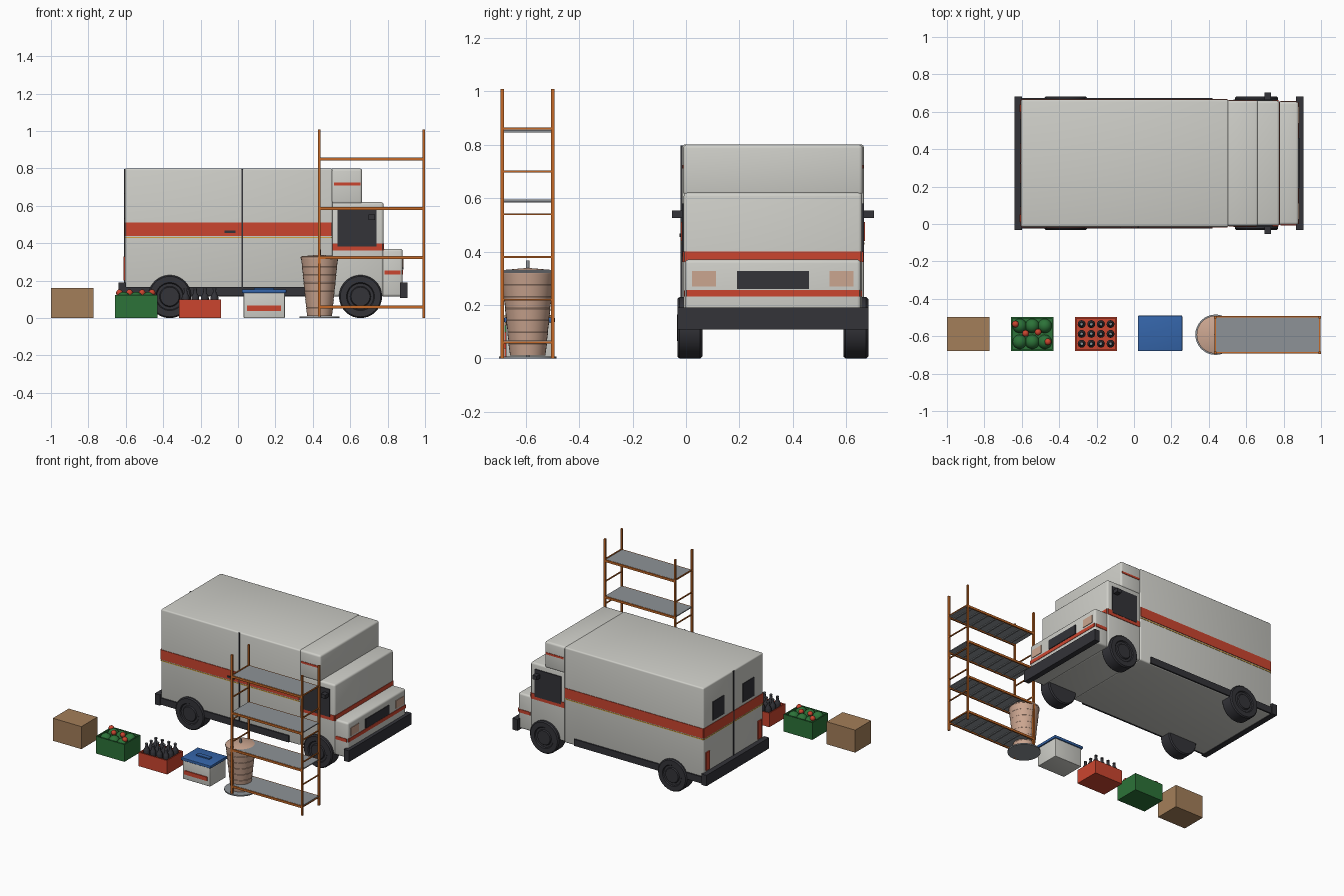
import bpy, bmesh, math
from mathutils import Matrix

if "Cube" in bpy.data.objects:
    bpy.data.objects.remove(bpy.data.objects["Cube"])


def material(name, r, g, b):
    m = bpy.data.materials.new(name)
    m.diffuse_color = (r, g, b, 1)
    m.use_nodes = True
    m.node_tree.nodes["Principled BSDF"].inputs["Base Color"].default_value = m.diffuse_color
    return m


WHITE = material("off_white", 0.62, 0.62, 0.58)
RED = material("red", 0.60, 0.06, 0.028)
DARK = material("charcoal", 0.033, 0.033, 0.04)
GREEN = material("green", 0.025, 0.17, 0.04)
BLUE = material("blue", 0.035, 0.13, 0.40)
CARD = material("cardboard", 0.37, 0.21, 0.10)
CLAY = material("clay", 0.60, 0.38, 0.28)
ORANGE = material("orange", 0.55, 0.14, 0.02)
STEEL = material("steel_grey", 0.27, 0.29, 0.31)
GOLD = material("gold", 0.65, 0.36, 0.05)


def finish(name, bm, mat, smooth=False):
    bmesh.ops.recalc_face_normals(bm, faces=bm.faces)
    me = bpy.data.meshes.new(name)
    bm.to_mesh(me)
    bm.free()
    me.materials.append(mat)
    ob = bpy.data.objects.new(name, me)
    bpy.context.collection.objects.link(ob)
    if smooth:
        bpy.ops.object.select_all(action='DESELECT')
        ob.select_set(True)
        bpy.context.view_layer.objects.active = ob
        bpy.ops.object.shade_smooth_by_angle(angle=math.radians(40))
    return ob


def box(name, x, y, z, mat, bevel=0):
    """Box from (min, max) pairs, with optional rounded edges."""
    bm = bmesh.new()
    bmesh.ops.create_cube(bm, size=1)
    for v in bm.verts:
        v.co = [r[0] if c < 0 else r[1] for c, r in zip(v.co, (x, y, z))]
    if bevel:
        bmesh.ops.bevel(bm, geom=bm.edges[:], offset=bevel, segments=3,
                        profile=0.5, affect='EDGES')
    return finish(name, bm, mat, bool(bevel))


def lathe(name, profile, mat, loc, axis='Z', n=32):
    """Revolve (radius, height) points about z, then turn onto the axis."""
    bm = bmesh.new()
    rings = [[bm.verts.new((r * math.cos(2 * math.pi * i / n),
                            r * math.sin(2 * math.pi * i / n), h)) for i in range(n)]
             for r, h in profile]
    for a, b in zip(rings, rings[1:]):
        for i in range(n):
            j = (i + 1) % n
            bm.faces.new((a[i], a[j], b[j], b[i]))
    bm.faces.new(rings[0])
    bm.faces.new(rings[-1])
    if axis != 'Z':
        bm.transform(Matrix.Rotation(math.radians(90 if axis == '-Y' else -90), 4, 'X'))
    ob = finish(name, bm, mat, True)
    ob.location = loc
    return ob


def ball(name, loc, r, mat):
    bm = bmesh.new()
    bmesh.ops.create_uvsphere(bm, u_segments=20, v_segments=12, radius=r)
    ob = finish(name, bm, mat, True)
    ob.location = loc


# ---------- Truck ----------
YC = 0.325                        # truck centre line


def span(half):
    return (YC - half, YC + half)


def side(s, half, out=0.004):
    """Thin y range lying on one side wall."""
    return tuple(sorted((YC + s * (half - 0.002), YC + s * (half + out))))


CARGO, CAB, NOSE = 0.34, 0.334, 0.329
box("cargo_box", (-0.605, 0.505), span(CARGO), (0.115, 0.80), WHITE, 0.010)
box("cab", (0.495, 0.778), span(CAB), (0.115, 0.62), WHITE, 0.014)
box("roof_cap", (0.495, 0.664), span(CAB + 0.002), (0.61, 0.80), WHITE, 0.014)
box("nose", (0.765, 0.88), span(NOSE), (0.115, 0.37), WHITE, 0.014)
box("front_bumper", (0.865, 0.905), span(0.357), (0.108, 0.19), DARK)
box("rear_bumper", (-0.64, -0.60), span(0.357), (0.112, 0.19), DARK)

for s, tag in ((-1, "right"), (1, "left")):
    # stripes, skirt, cab window and mirror
    box(tag + "_cargo_stripe", (-0.602, 0.50), side(s, CARGO), (0.44, 0.51), RED)
    box(tag + "_gold_line", (-0.602, 0.50), side(s, CARGO, 0.002), (0.427, 0.434), GOLD)
    box(tag + "_skirt", (-0.602, 0.42), side(s, CARGO, 0.009), (0.117, 0.165), DARK)
    box(tag + "_cab_stripe", (0.505, 0.772), side(s, CAB), (0.36, 0.40), RED)
    box(tag + "_cap_stripe", (0.512, 0.655), side(s, CAB + 0.002, 0.003), (0.71, 0.724), RED)
    box(tag + "_nose_stripe", (0.782, 0.87), side(s, NOSE), (0.232, 0.255), RED)
    box(tag + "_cab_window", (0.532, 0.74), side(s, CAB, 0.006), (0.382, 0.58), DARK)
    box(tag + "_mirror", (0.698, 0.732),
        tuple(sorted((YC + s * 0.33, YC + s * 0.378))), (0.525, 0.553), DARK)
    # wheels with a raised hub
    for wx, end in ((0.655, "front"), (-0.365, "rear")):
        lathe(f"{tag}_{end}_wheel",
              [(0.108, 0), (0.115, 0.008), (0.115, 0.085), (0.108, 0.093), (0.075, 0.093),
               (0.07, 0.086), (0.055, 0.086), (0.05, 0.094)],
              DARK, (wx, YC + s * 0.264, 0.115), '-Y' if s < 0 else 'Y', 40)
    # headlight, tail light, rear window
    ly = YC + s * 0.257
    box(tag + "_headlight", (0.876, 0.884), (ly - 0.045, ly + 0.045), (0.27, 0.327), CLAY)
    ty = YC + s * 0.295
    box(tag + "_tail_light", (-0.613, -0.604), (ty - 0.02, ty + 0.02), (0.20, 0.33), RED)
    ry = YC + s * 0.17
    box(tag + "_rear_window", (-0.609, -0.603), (ry - 0.065, ry + 0.065), (0.53, 0.665), DARK)

# right side sliding door seam and handle
box("side_door_seam", (0.018, 0.027), side(-1, CARGO, 0.006), (0.165, 0.797), DARK)
box("side_door_handle", (-0.072, -0.014), side(-1, CARGO, 0.009), (0.454, 0.467), DARK)
# rear doors
box("rear_door_seam", (-0.61, -0.603), (YC - 0.005, YC + 0.005), (0.19, 0.797), DARK)
box("rear_stripe", (-0.608, -0.603), span(CARGO - 0.003), (0.44, 0.51), RED)
box("rear_gold_line", (-0.607, -0.603), span(CARGO - 0.003), (0.427, 0.434), GOLD)
# front stripes and grille
box("cab_front_stripe", (0.774, 0.781), span(CAB - 0.004), (0.36, 0.40), RED)
box("nose_front_stripe", (0.876, 0.883), span(NOSE - 0.005), (0.232, 0.257), RED)
box("grille", (0.876, 0.885), span(0.135), (0.26, 0.327), DARK)

# ---------- Shelf rack ----------
PX, PY = (0.434, 0.993), (-0.688, -0.498)
for i, px in enumerate(PX):
    for j, py in enumerate(PY):
        box(f"rack_post_{i}{j}", (px - 0.0065, px + 0.0065), (py - 0.0065, py + 0.0065),
            (0, 1.007), ORANGE)
    for k in range(6):
        z = 0.06 + 0.16 * k
        box(f"rack_rung_{i}{k}", (px - 0.004, px + 0.004), PY, (z - 0.004, z + 0.003), ORANGE)
for k, z in enumerate((0.06, 0.323, 0.587, 0.85)):
    box(f"shelf_{k}", PX, (PY[0] + 0.003, PY[1] - 0.003), (z + 0.001, z + 0.008), STEEL)
    for j, py in enumerate(PY):
        box(f"shelf_beam_{k}{j}", PX, (py - 0.005, py + 0.005), (z - 0.008, z + 0.007), ORANGE)
    for i in range(8):
        x = 0.475 + 0.068 * i
        box(f"shelf_rib_{k}{i}", (x - 0.006, x + 0.006), PY, (z - 0.004, z + 0.002), STEEL)

# ---------- Stack of clay pots on a stand ----------
SX, SY = 0.436, -0.592
lathe("pot_stand_base", [(0.108, 0), (0.108, 0.008)], STEEL, (SX, SY, 0))
lathe("pot_stand_pole", [(0.007, 0), (0.007, 0.366)], STEEL, (SX, SY, 0), n=12)
steps = []
for i in range(7):
    r, z = 0.066 + 0.0045 * i, 0.012 + 0.044 * i
    steps += [(r, z), (r + 0.006, z + 0.042)]
lathe("pot_stack", steps + [(0.101, 0.318), (0.101, 0.327), (0.092, 0.331), (0.01, 0.338)],
      CLAY, (SX, SY, 0))

# ---------- Row of goods ----------
BY = (-0.678, -0.497)
box("cardboard_box", (-1.0, -0.773), BY, (0, 0.162), CARD)


def crate(name, x, h, floor, mat):
    """Open crate: solid base with four thin walls."""
    t = 0.008
    box(name + "_base", x, BY, (0, floor), mat)
    for k, xs in enumerate(((x[0], x[0] + t), (x[1] - t, x[1]))):
        box(f"{name}_end_{k}", xs, BY, (floor, h), mat)
    for k, ys in enumerate(((BY[0], BY[0] + t), (BY[1] - t, BY[1]))):
        box(f"{name}_side_{k}", x, ys, (floor, h), mat)


# produce crate
crate("produce_crate", (-0.658, -0.43), 0.124, 0.10, GREEN)
for i in range(3):
    for j in range(2):
        ball(f"cabbage_{i}{j}", (-0.611 + 0.067 * i, -0.63 + 0.085 * j, 0.102), 0.038, GREEN)
for i, (x, y) in enumerate(((-0.634, -0.535), (-0.58, -0.585), (-0.513, -0.578), (-0.46, -0.63))):
    ball(f"tomato_{i}", (x, y, 0.135), 0.018, RED)

# bottle crate
crate("bottle_crate", (-0.316, -0.09), 0.10, 0.07, RED)
for i in range(4):
    for j in range(3):
        p = (-0.28 + 0.0515 * i, -0.64 + 0.0525 * j, 0.06)
        lathe(f"bottle_{i}{j}", [(0.021, 0), (0.021, 0.05), (0.018, 0.06), (0.010, 0.073),
                                 (0.008, 0.092), (0.0105, 0.093), (0.0105, 0.099)], DARK, p, n=16)
        lathe(f"bottle_cap_{i}{j}", [(0.008, 0.098), (0.007, 0.102)], STEEL, p, n=16)

# cooler
box("cooler_body", (0.03, 0.25), (-0.673, -0.497), (0, 0.136), WHITE, 0.004)
box("cooler_lid", (0.021, 0.258), (-0.68, -0.49), (0.134, 0.154), BLUE, 0.004)
box("cooler_handle", (0.085, 0.193), (-0.602, -0.57), (0.15, 0.162), BLUE)
box("cooler_band", (0.048, 0.23), (-0.68, -0.672), (0.038, 0.066), RED)
